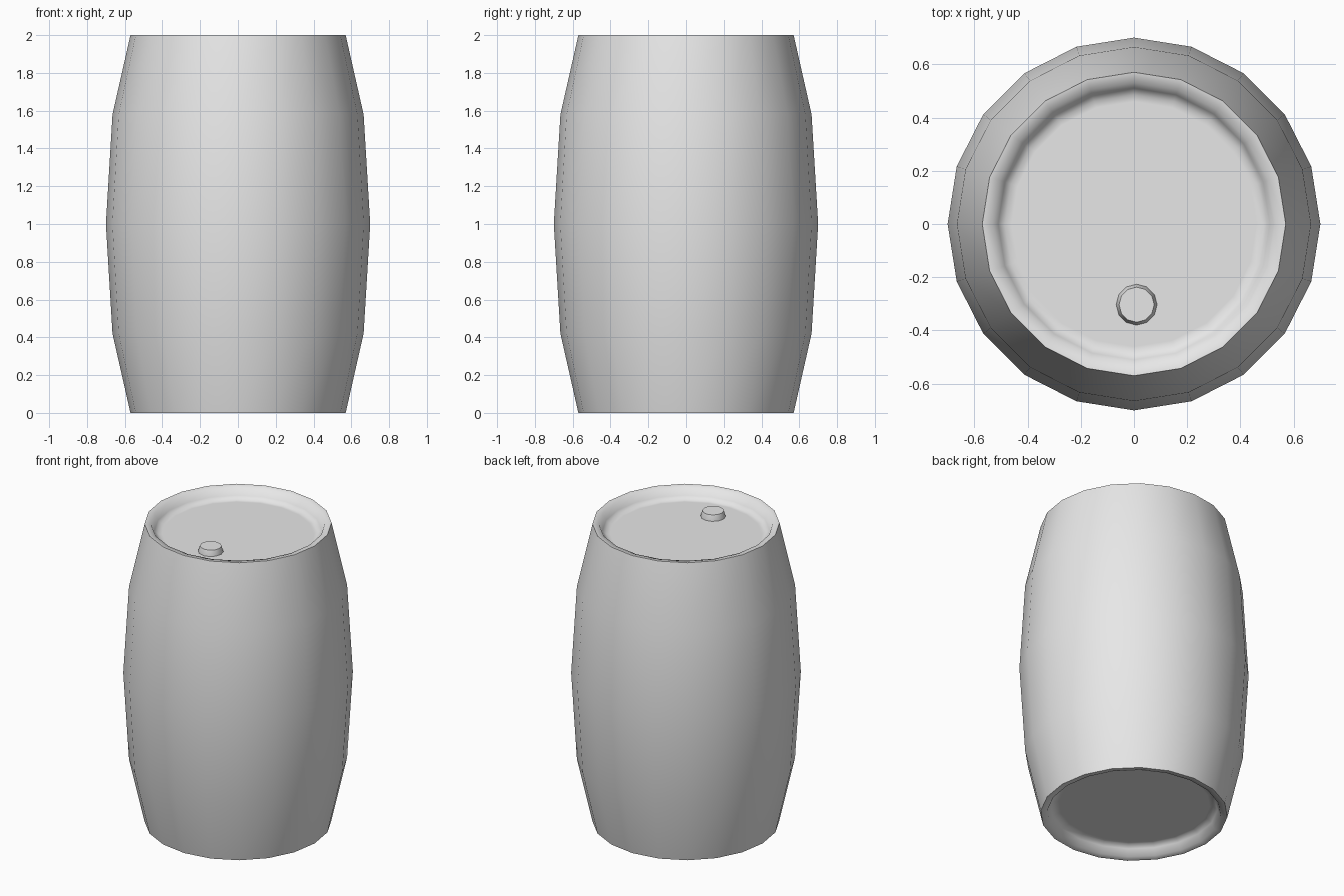
import bpy, bmesh, math

cube = bpy.data.objects.get("Cube")
if cube:
    bpy.data.objects.remove(cube, do_unlink=True)

# One plain grey for everything
GREY = (0.8, 0.8, 0.8, 1.0)
grey = bpy.data.materials.new("plain grey")
grey.use_nodes = True
grey.diffuse_color = GREY
grey.node_tree.nodes["Principled BSDF"].inputs["Base Color"].default_value = GREY


def lathe(name, profile, sides, sharp_angle, location=(0, 0, 0)):
    """Spin a (radius, height) profile, listed bottom to top, and cap both ends."""
    bm = bmesh.new()
    rings = []
    for radius, z in profile:
        angles = [math.tau * i / sides for i in range(sides)]
        rings.append([bm.verts.new((radius * math.cos(a), radius * math.sin(a), z)) for a in angles])
    for low, high in zip(rings, rings[1:]):
        for i in range(sides):
            j = (i + 1) % sides
            bm.faces.new((low[i], low[j], high[j], high[i]))
    bm.faces.new(rings[0][::-1])
    bm.faces.new(rings[-1])
    bmesh.ops.recalc_face_normals(bm, faces=bm.faces)
    mesh = bpy.data.meshes.new(name)
    bm.to_mesh(mesh)
    bm.free()
    mesh.materials.append(grey)
    obj = bpy.data.objects.new(name, mesh)
    obj.location = location
    bpy.context.collection.objects.link(obj)
    bpy.ops.object.select_all(action='DESELECT')
    obj.select_set(True)
    bpy.context.view_layer.objects.active = obj
    bpy.ops.object.shade_smooth_by_angle(angle=math.radians(sharp_angle))
    return obj


# Barrel: bulging wall with a dished lid, mirrored about the middle
FLOOR = 1.93
upper = [(0.70, 1.0), (0.665, 1.58), (0.57, 2.0), (0.53, 1.995),
         (0.51, 1.95), (0.485, FLOOR), (0.46, FLOOR)]
lower = [(r, 2.0 - z) for r, z in reversed(upper[1:])]
lathe("barrel", lower + upper, 20, 70)

# Bung: small tapered plug on the lid
lathe("bung", [(0.077, -0.005), (0.077, 0.0), (0.066, 0.038)], 12, 45,
      location=(0.01, -0.303, FLOOR))
